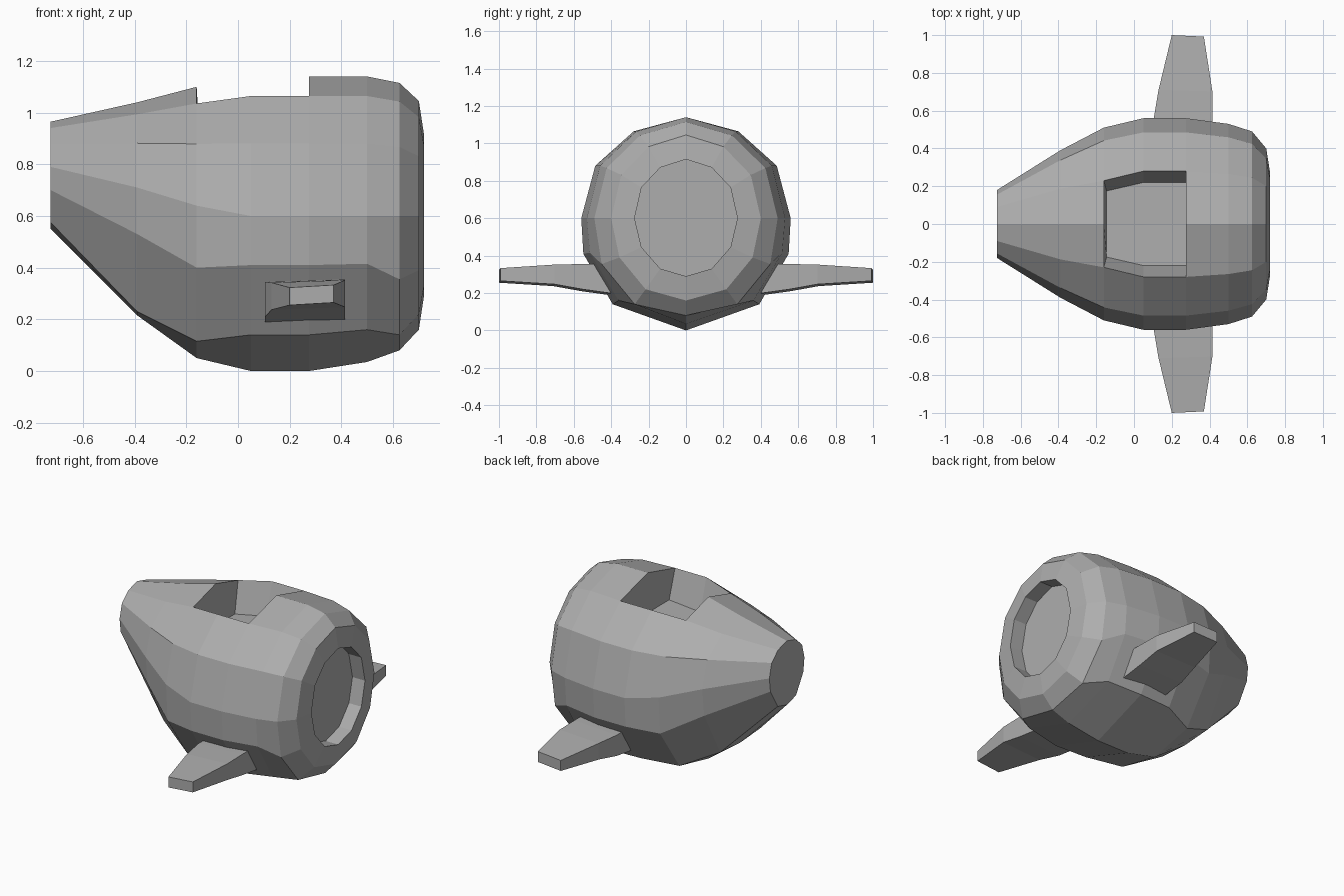
import bpy, bmesh

if "Cube" in bpy.data.objects:
    bpy.data.objects.remove(bpy.data.objects["Cube"])

grey = bpy.data.materials.new("dark_grey")
grey.diffuse_color = (.42, .42, .42, 1)
grey.use_nodes = True
grey.node_tree.nodes["Principled BSDF"].inputs["Base Color"].default_value = grey.diffuse_color


def finish(bm, name):
    bmesh.ops.recalc_face_normals(bm, faces=bm.faces)
    me = bpy.data.meshes.new(name)
    bm.to_mesh(me)
    bm.free()
    me.materials.append(grey)
    ob = bpy.data.objects.new(name, me)
    bpy.context.collection.objects.link(ob)
    return ob


def bridge(bm, a, b, skip=()):
    n = len(a)
    for i in range(n):
        if i not in skip:
            j = (i + 1) % n
            bm.faces.new((a[i], a[j], b[j], b[i]))


# Fuselage stations: x, half width, top z, widest z, two lower z, bottom z,
# and the width ratios of the upper point and the two lower points
stations = [
    (-.725, .18, .965, .79, .70, .575, .55, .5, .94, .52),
    (-.39, .39, 1.04, .71, .53, .23, .215, .48, .95, .53),
    (-.16, .51, 1.10, .64, .40, .115, .05, .45, .97, .58),
    (.05, .56, 1.14, .60, .41, .14, .0, .5, .98, .68),
    (.275, .56, 1.14, .60, .41, .14, .0, .5, .98, .70),
    (.50, .53, 1.14, .60, .415, .16, .035, .5, .97, .68),
    (.625, .49, 1.115, .60, .355, .14, .08, .5, .92, .56),
    (.70, .40, 1.045, .60, .39, .22, .16, .5, .89, .54),
    (.72, .275, .915, .60, .445, .33, .29, .5, .866, .5),
    (.63, .275, .915, .60, .445, .33, .29, .5, .866, .5),
]


def section(x, w, top, mid, z4, z5, bottom, k1, k4, k5):
    h = top - mid
    half = [(0, top), (w * k1, mid + h * .86), (w * .866, mid + h * .52),
            (w, mid), (w * k4, z4), (w * k5, z5), (0, bottom)]
    pts = half + [(-y, z) for y, z in half[5:0:-1]]
    return [(x, y, z) for y, z in pts]


# Hull with an open cockpit and a recessed rear exhaust
bm = bmesh.new()
rings = [[bm.verts.new(p) for p in section(*s)] for s in stations]
for i in range(len(rings) - 1):
    bridge(bm, rings[i], rings[i + 1], (0, 11) if i in (2, 3) else ())
bm.faces.new(rings[0])
bm.faces.new(rings[-1])
bm.verts.remove(rings[3][0])

# Cockpit well: side walls, end walls and floor
floor = []
for x, y, z in ((-.145, .175, .84), (.05, .22, .86), (.275, .22, .88)):
    floor.append([bm.verts.new((x, s * y, z)) for s in (1, -1)])
for k in (0, 1):
    bm.faces.new((floor[k][0], floor[k][1], floor[k + 1][1], floor[k + 1][0]))
    for s, v in ((0, 1), (1, 11)):
        bm.faces.new((rings[2 + k][v], rings[3 + k][v], floor[k + 1][s], floor[k][s]))
for r, f in ((rings[2], floor[0]), (rings[4], floor[2])):
    bm.faces.new((r[11], r[0], r[1], f[0], f[1]))
finish(bm, "fuselage")

# Stub wings: y, x min, x max, z min, z max at each rib
ribs = [(.38, .105, .415, .185, .355),
        (.56, .105, .415, .21, .355),
        (.71, .13, .415, .237, .352),
        (1.0, .20, .37, .255, .333)]
for side, label in ((1, "left_wing"), (-1, "right_wing")):
    bm = bmesh.new()
    loops = [[bm.verts.new((x, side * y, z)) for x, y, z in
              ((x0, y, z0), (x1, y - .008, z0 + .01), (x1, y - .008, z1), (x0, y, z1 - .01))]
             for y, x0, x1, z0, z1 in ribs]
    for a, b in zip(loops, loops[1:]):
        bridge(bm, a, b)
    bm.faces.new(loops[0])
    bm.faces.new(loops[-1])
    finish(bm, label)
